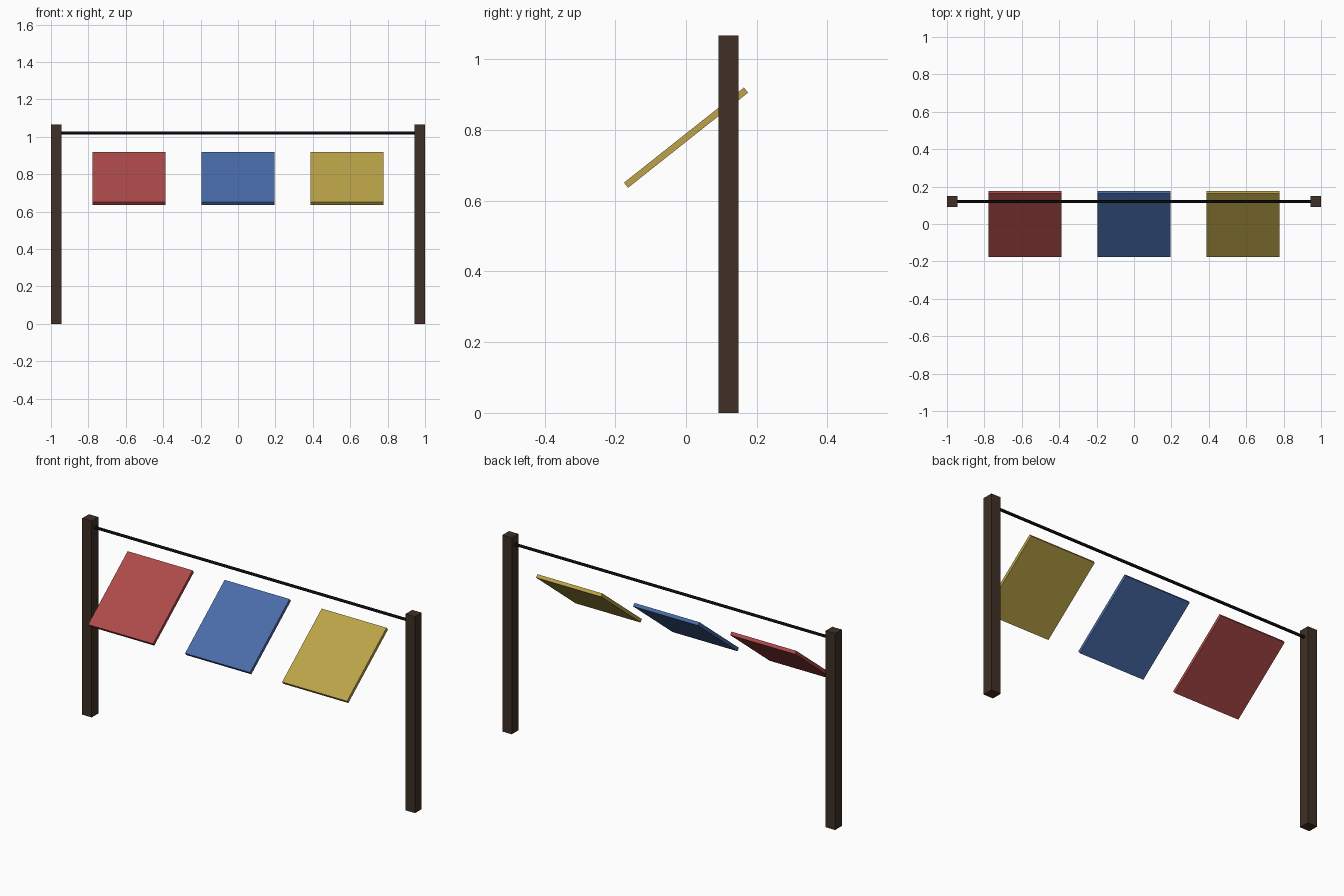
import bpy
import math

cube = bpy.data.objects.get("Cube")
if cube:
    bpy.data.objects.remove(cube, do_unlink=True)


def make_material(name, rgb):
    mat = bpy.data.materials.new(name)
    mat.use_nodes = True
    color = (*rgb, 1.0)
    mat.diffuse_color = color
    mat.node_tree.nodes["Principled BSDF"].inputs["Base Color"].default_value = color
    return mat


def box(name, center, size, mat, tilt=0.0):
    bpy.ops.mesh.primitive_cube_add(size=1, location=center, rotation=(tilt, 0, 0))
    obj = bpy.context.object
    obj.name = name
    obj.scale = size
    obj.data.materials.append(mat)
    return obj


wood = make_material("dark wood", (0.05, 0.029, 0.019))
black = make_material("black wire", (0.004, 0.004, 0.004))
cloths = {
    "red": make_material("red cloth", (0.42, 0.068, 0.068)),
    "blue": make_material("blue cloth", (0.068, 0.15, 0.40)),
    "yellow": make_material("yellow cloth", (0.50, 0.37, 0.065)),
}

POST_Y, POST_X, POST_W, POST_H = 0.12, 0.9715, 0.057, 1.067

# Square posts, one at each end
for side, sign in (("right", -1), ("left", 1)):
    box(side + "_post", (sign * POST_X, POST_Y, POST_H / 2),
        (POST_W, POST_W, POST_H), wood)

# Line stretched between the posts
bpy.ops.mesh.primitive_cylinder_add(
    vertices=12, radius=0.0075, depth=2 * POST_X,
    location=(0, POST_Y, 1.021), rotation=(0, math.pi / 2, 0))
line = bpy.context.object
line.name = "hanging_line"
line.data.materials.append(black)
bpy.ops.object.shade_smooth_by_angle()

# Three tilted cloth panels, low edge toward the front
for i, (color, mat) in enumerate(cloths.items()):
    box(color + "_cloth", ((i - 1) * 0.583, 0, 0.778),
        (0.39, 0.433, 0.0185), mat, math.radians(38.4))
